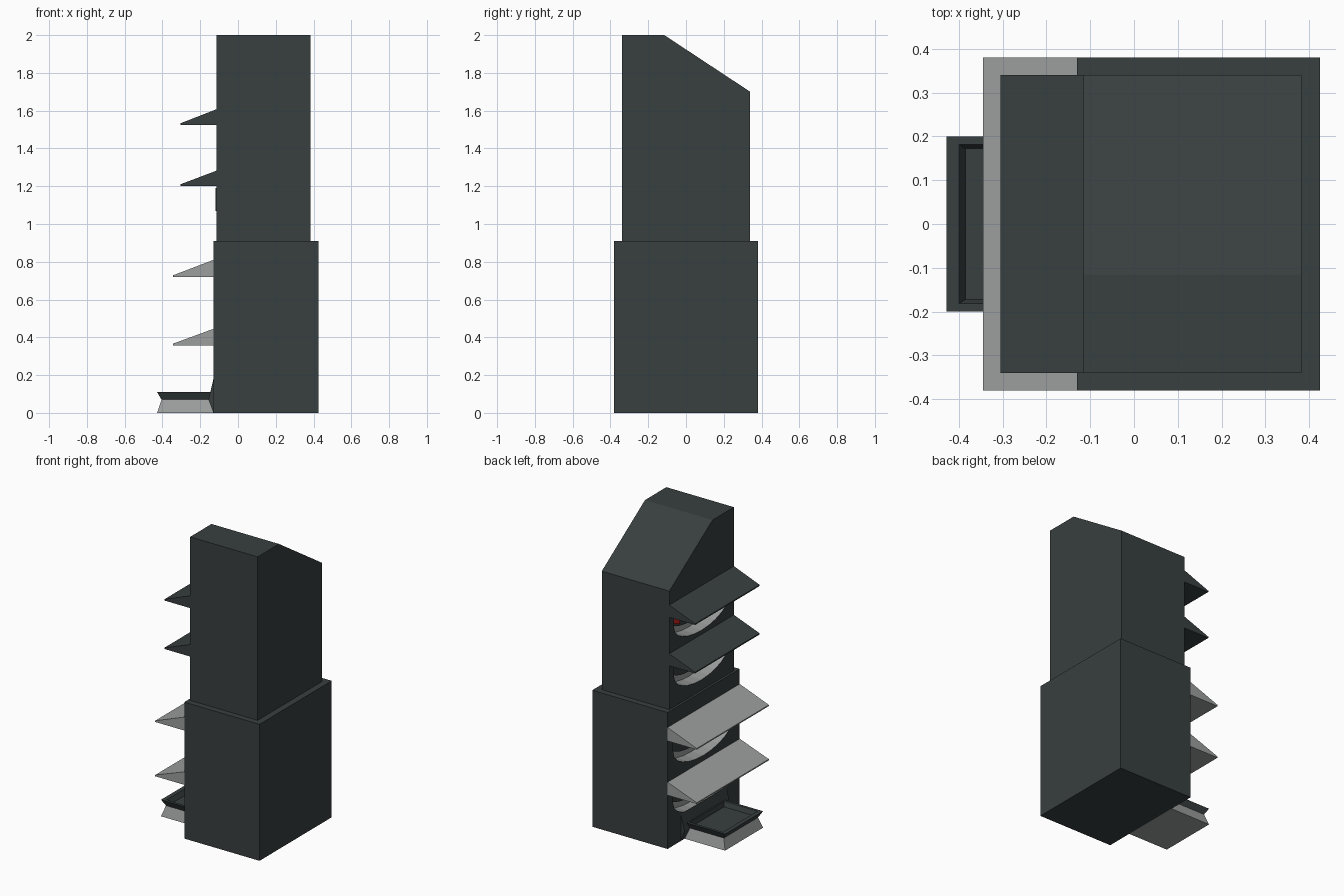
import bpy, bmesh, math

if "Cube" in bpy.data.objects:
    bpy.data.objects.remove(bpy.data.objects["Cube"])


def material(name, rgb):
    m = bpy.data.materials.new(name)
    m.diffuse_color = (*rgb, 1)
    m.use_nodes = True
    m.node_tree.nodes["Principled BSDF"].inputs["Base Color"].default_value = m.diffuse_color
    return m


DARK = material("dark_slate", (0.040, 0.050, 0.050))
GREY = material("mid_grey", (0.33, 0.345, 0.34))
RED = material("signal_red", (0.6, 0.02, 0.015))


def loft(name, rings, mats, cap=True):
    """Join matching rings of points; mats = one material per band."""
    bm = bmesh.new()
    vs = [[bm.verts.new(p) for p in r] for r in rings]
    n = len(rings[0])
    slots = list(dict.fromkeys(mats))
    for k in range(len(rings) - 1):
        for i in range(n):
            j = (i + 1) % n
            f = bm.faces.new((vs[k][i], vs[k][j], vs[k + 1][j], vs[k + 1][i]))
            f.material_index = slots.index(mats[k])
    if cap:
        bm.faces.new(vs[0][::-1]).material_index = slots.index(mats[0])
        bm.faces.new(vs[-1]).material_index = slots.index(mats[-1])
    bmesh.ops.recalc_face_normals(bm, faces=bm.faces)
    me = bpy.data.meshes.new(name)
    bm.to_mesh(me)
    bm.free()
    for m in slots:
        me.materials.append(m)
    ob = bpy.data.objects.new(name, me)
    bpy.context.collection.objects.link(ob)
    return ob


def prism_x(name, prof, x0, x1, mat):
    return loft(name, [[(x, y, z) for y, z in prof] for x in (x0, x1)], [mat])


def prism_y(name, prof, y0, y1, mat):
    return loft(name, [[(x, y, z) for x, z in prof] for y in (y0, y1)], [mat])


def rect(x0, x1, y, z):
    return [(x0, -y, z), (x1, -y, z), (x1, y, z), (x0, y, z)]


def window(w, z0, z1, n=12):
    """Opening outline with a flat top and a curved sill."""
    rise = 0.6 * (z1 - z0)
    pts = [(w, z1), (-w, z1)]
    for i in range(n + 1):
        a = math.pi * (1 + i / n)
        pts.append((w * math.cos(a), z0 + rise + rise * math.sin(a)))
    return pts


def carve(body, prof, x0, x1):
    cut = prism_x("opening_cutter", prof, x0, x1, GREY)
    cut.hide_render = True
    mod = body.modifiers.new("opening", 'BOOLEAN')
    mod.operation = 'DIFFERENCE'
    mod.solver = 'EXACT'
    mod.material_mode = 'TRANSFER'
    mod.object = cut
    bpy.context.view_layer.objects.active = body
    bpy.ops.object.modifier_apply(modifier=mod.name)
    bpy.data.objects.remove(cut)


# Main cabinet: wide base and narrower top with a sloped back
lower = loft("lower_cabinet", [rect(-0.13, 0.425, 0.38, z) for z in (0, 0.91)], [DARK])
upper = prism_x("upper_cabinet", [(-0.34, 0.91), (0.34, 0.91), (0.34, 1.70),
                                  (-0.115, 2.0), (-0.34, 2.0)], -0.115, 0.383, DARK)

# Openings below each awning
for body, wall, w, z0, z1 in ((upper, -0.115, 0.29, 1.31, 1.52), (upper, -0.115, 0.29, 0.98, 1.20),
                              (lower, -0.13, 0.32, 0.48, 0.72), (lower, -0.13, 0.32, 0.15, 0.36)):
    carve(body, window(w, z0, z1), wall - 0.1, wall + 0.09)
    # dark inner panel on the back of each recess
    prism_x("recess_panel", window(w - 0.06, z0 + 0.04, z1 - 0.02), wall + 0.08, wall + 0.092, DARK)

# Red display strips in the top opening
for s in (-1, 1):
    prism_x("red_strip", [(s * 0.13, 1.38), (s * 0.22, 1.42), (s * 0.22, 1.49), (s * 0.13, 1.49)],
            -0.045, -0.034, RED)

# Small flush plate between the upper openings
prism_x("small_plate", [(-0.1, 1.07), (0.1, 1.07), (0.1, 1.19), (-0.1, 1.19)], -0.12, -0.112, DARK)

# Wedge awnings
for wall, tip, y, z, h, mat in ((-0.115, -0.305, 0.34, 1.525, 0.082, DARK),
                                (-0.115, -0.305, 0.34, 1.202, 0.08, DARK),
                                (-0.13, -0.345, 0.38, 0.72, 0.09, GREY),
                                (-0.13, -0.345, 0.38, 0.358, 0.087, GREY)):
    prism_y("awning", [(wall, z), (wall, z + h), (tip, z + 0.008), (tip, z)], -y, y, mat)

# Bevelled frame behind the tray
prism_y("tray_frame", [(-0.13, 0), (-0.156, 0.07), (-0.13, 0.18)], -0.24, 0.24, DARK)

# Tray: grey flared foot, dark flared rim and sunken pan
loft("tray", [rect(-0.428, -0.13, 0.20, 0), rect(-0.405, -0.13, 0.18, 0.07),
              rect(-0.428, -0.13, 0.20, 0.11), rect(-0.40, -0.155, 0.182, 0.11),
              rect(-0.385, -0.16, 0.172, 0.078)],
     [GREY, DARK, DARK, DARK])
